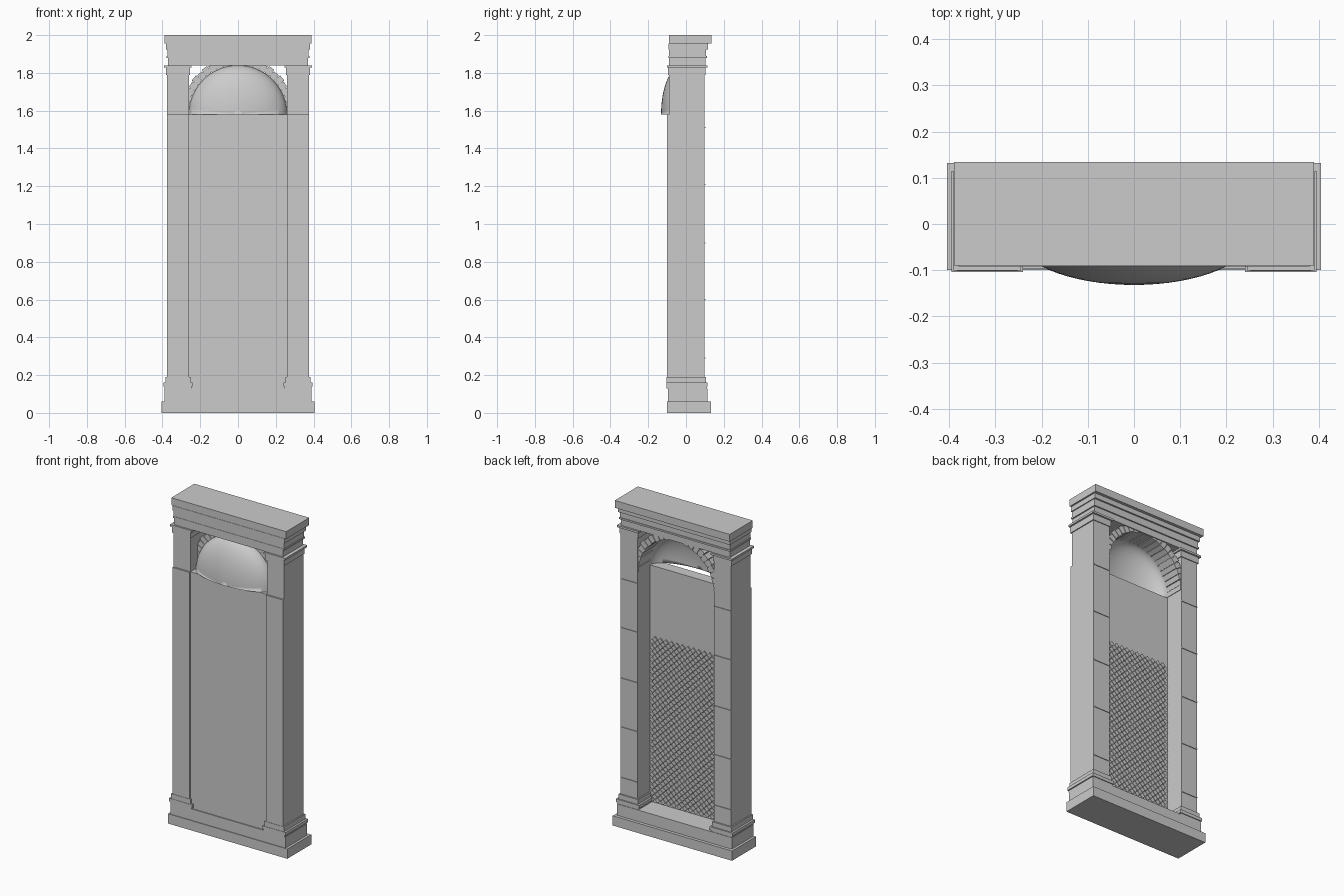
import bpy, bmesh, math
from mathutils import Matrix

if "Cube" in bpy.data.objects:
    bpy.data.objects.remove(bpy.data.objects["Cube"])


def finish(name, bm):
    bmesh.ops.recalc_face_normals(bm, faces=bm.faces)
    me = bpy.data.meshes.new(name)
    bm.to_mesh(me)
    bm.free()
    ob = bpy.data.objects.new(name, me)
    bpy.context.collection.objects.link(ob)
    return ob


def add_box(bm, x0, x1, y0, y1, z0, z1):
    m = Matrix.Translation(((x0 + x1) / 2, (y0 + y1) / 2, (z0 + z1) / 2))
    m = m @ Matrix.Diagonal((x1 - x0, y1 - y0, z1 - z0, 1))
    bmesh.ops.create_cube(bm, size=1, matrix=m)


def boxes(name, items, mirror=False):
    bm = bmesh.new()
    for b in items:
        add_box(bm, *b)
        if mirror:
            add_box(bm, -b[1], -b[0], *b[2:])
    return finish(name, bm)


# stepped plinth
boxes("plinth", [(-.405, .405, -.1, .132, 0, .06),
                 (-.39, .39, -.096, .113, .06, .13)])

# pillars with a thicker lower part
boxes("pillars", [(.26, .375, -.1, .098, .13, 1.58),
                  (.26, .375, -.09, .098, 1.58, 1.84)], True)

# pillar base mouldings
boxes("pillar_bases", [(.246, .388, -.102, .11, .13, .14),
                       (.24, .395, -.104, .115, .14, .16),
                       (.252, .383, -.102, .107, .16, .19)], True)

# pillar capitals
boxes("pillar_capitals", [(.254, .381, -.096, .103, 1.79, 1.828),
                          (.245, .391, -.101, .113, 1.828, 1.84)], True)

# thin raised joints on the open face of the pillars
boxes("pillar_joints", [(.262, .373, .09, .102, z - .003, z + .003)
                        for z in (.29, .6, .9, 1.21, 1.51)], True)

# stepped entablature
boxes("entablature", [(-.37, .37, -.09, .102, 1.84, 1.88),
                      (-.378, .378, -.092, .11, 1.88, 1.89),
                      (-.374, .374, -.09, .106, 1.89, 1.925),
                      (-.38, .38, -.092, .116, 1.925, 1.955),
                      (-.39, .39, -.09, .134, 1.955, 2.0)])

# wall closing the niche
boxes("niche_wall", [(-.26, .26, -.09, -.022, .13, 1.58)])

# lattice of small diamond stones on the inner wall
bm = bmesh.new()
cols = 14
pitch = .52 / cols
side = pitch / math.sqrt(2) * .9
row, z = 0, .15
while z < 1.14:
    for i in range(cols - row % 2):
        x = -.26 + pitch * (i + .5 + .5 * (row % 2))
        m = Matrix.Translation((x, -.022, z)) @ Matrix.Rotation(math.pi / 4, 4, 'Y')
        bmesh.ops.create_cube(bm, size=1, matrix=m @ Matrix.Diagonal((side, .014, side, 1)))
    row += 1
    z += pitch / 2
finish("diamond_stones", bm)

# arch of wedge stones, every other one slightly deeper
bm = bmesh.new()
n = 25
for i in range(n):
    a0 = math.pi * (i + .05) / n
    a1 = math.pi * (i + .95) / n
    r0 = .26 if i % 2 else .257
    r1 = .304 if i % 2 else .298
    rings = []
    for y in (-.022, .096):
        rings.append([bm.verts.new((r * math.cos(a), y, 1.58 + r * math.sin(a)))
                      for r, a in ((r0, a0), (r1, a0), (r1, a1), (r0, a1))])
    f, b = rings
    bm.faces.new(f)
    bm.faces.new(b)
    for k in range(4):
        bm.faces.new((f[k], f[(k + 1) % 4], b[(k + 1) % 4], b[k]))
finish("arch_stones", bm)

# mortar band between the arch stones
bm = bmesh.new()
prev = None
for i in range(33):
    a = math.pi * i / 32
    cur = [bm.verts.new((r * math.cos(a), y, 1.58 + r * math.sin(a)))
           for r, y in ((.266, -.018), (.266, .09), (.288, .09), (.288, -.018))]
    if prev:
        for k in range(4):
            bm.faces.new((prev[k], prev[(k + 1) % 4], cur[(k + 1) % 4], cur[k]))
    prev = cur
finish("arch_mortar", bm)

# quarter-ellipsoid half dome behind the arch
bm = bmesh.new()
bmesh.ops.create_uvsphere(bm, u_segments=48, v_segments=32, radius=1,
                          matrix=Matrix.Rotation(math.pi / 2, 4, 'X'))
for plane in ((0, 1, 0), (0, 0, -1)):
    bmesh.ops.bisect_plane(bm, geom=bm.verts[:] + bm.edges[:] + bm.faces[:],
                           plane_co=(0, 0, 0), plane_no=plane, clear_outer=True)
bmesh.ops.transform(bm, verts=bm.verts,
                    matrix=Matrix.Translation((0, -.021, 1.58)) @ Matrix.Diagonal((.26, .111, .26, 1)))
dome = finish("half_dome", bm)
dome.data.polygons.foreach_set("use_smooth", [True] * len(dome.data.polygons))
dome.data.update()
